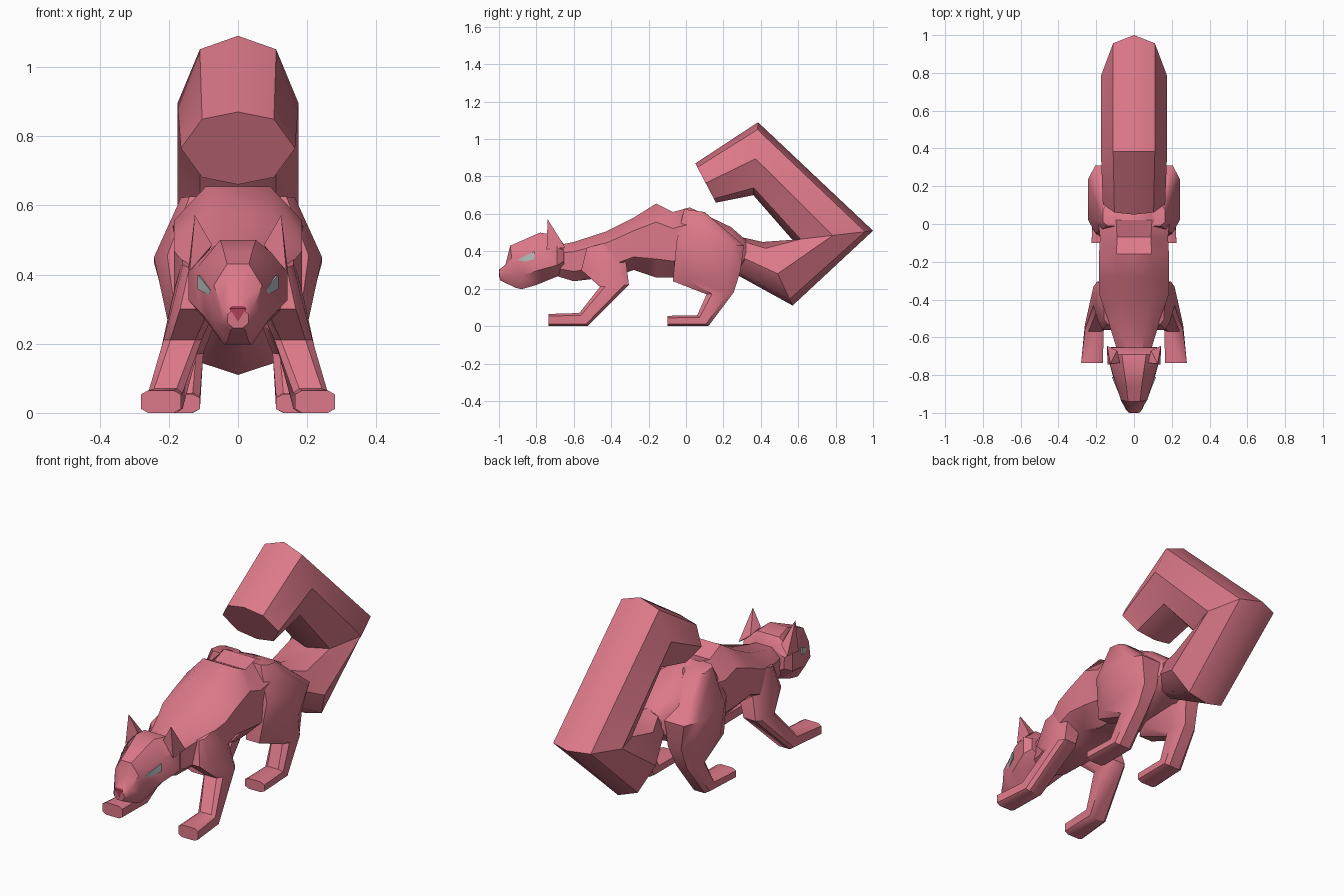
import bpy, bmesh, math
from mathutils import Vector

if "Cube" in bpy.data.objects:
    bpy.data.objects.remove(bpy.data.objects["Cube"])


def material(name, rgb):
    m = bpy.data.materials.new(name)
    m.diffuse_color = (*rgb, 1)
    m.use_nodes = True
    m.node_tree.nodes["Principled BSDF"].inputs["Base Color"].default_value = m.diffuse_color
    return m


FUR = material("fur", (0.72, 0.19, 0.25))
NOSE = material("nose_dark", (0.42, 0.05, 0.09))
EYE = material("eye_grey", (0.5, 0.55, 0.54))


def octagon(k):
    return [(k, 1), (1, k), (1, -k), (k, -1), (-k, -1), (-1, -k), (-1, k), (-k, 1)]


POINTED = [(1, 0), (.8, .63), (0, 1), (-.8, .63), (-1, 0), (-.8, -.63), (0, -1), (.8, -.63)]


def finish(name, bm, mat, mirror, angle):
    bmesh.ops.recalc_face_normals(bm, faces=bm.faces[:])
    me = bpy.data.meshes.new(name)
    bm.to_mesh(me)
    bm.free()
    me.materials.append(mat)
    ob = bpy.data.objects.new(name, me)
    bpy.context.collection.objects.link(ob)
    bpy.ops.object.select_all(action='DESELECT')
    ob.select_set(True)
    bpy.context.view_layer.objects.active = ob
    bpy.ops.object.shade_smooth_by_angle(angle=math.radians(angle))
    if mirror:
        mod = ob.modifiers.new("mirror", 'MIRROR')
        mod.use_mirror_merge = False
    return ob


def loft(name, rings, shape, mirror=False, angle=40):
    """Each ring: (y, z) of one edge, (y, z) of the other edge, x range."""
    bm = bmesh.new()
    loops = []
    for (ya, za), (yb, zb), x0, x1 in rings:
        loops.append([bm.verts.new(((x0 + x1) / 2 + v * (x1 - x0) / 2,
                                    (ya + yb) / 2 + u * (yb - ya) / 2,
                                    (za + zb) / 2 + u * (zb - za) / 2)) for u, v in shape])
    n = len(shape)
    for r, s in zip(loops, loops[1:]):
        for i in range(n):
            j = (i + 1) % n
            bm.faces.new((r[i], r[j], s[j], s[i]))
    bm.faces.new(loops[0])
    bm.faces.new(loops[-1])
    return finish(name, bm, FUR, mirror, angle)


def hull(name, points, mat, mirror=False):
    bm = bmesh.new()
    for p in points:
        bm.verts.new(Vector(p))
    bmesh.ops.convex_hull(bm, input=bm.verts[:])
    return finish(name, bm, mat, mirror, 30)


def upright(rows):
    """Rows of (y, bottom, top, half width) as vertical rings."""
    return [((y, b), (y, t), -w, w) for y, b, t, w in rows]


# Torso from neck to rump
loft("body", upright([
    (-.70, .27, .43, .08), (-.60, .24, .45, .11), (-.43, .26, .505, .165),
    (-.37, .27, .535, .185), (-.28, .30, .58, .185), (-.16, .26, .655, .185),
    (-.07, .26, .61, .18), (.02, .28, .635, .19), (.24, .29, .53, .15),
    (.32, .32, .46, .08)]), octagon(.5))

# Head with tapering snout
loft("head", [
    ((-.65, .31), (-.655, .44), -.12, .12),
    ((-.69, .265), (-.69, .485), -.143, .143),
    ((-.80, .22), (-.78, .50), -.115, .115),
    ((-.88, .197), (-.86, .465), -.09, .09),
    ((-.91, .205), (-.94, .43), -.07, .07),
    ((-.985, .24), (-.965, .33), -.045, .045),
    ((-.995, .245), (-1.0, .30), -.03, .03)], octagon(.45))

# Ears, eyes and nose
hull("ear", [(.075, -.735, .485), (.14, -.745, .41), (.143, -.645, .42),
             (.09, -.67, .46), (.125, -.74, .572)], FUR, True)
hull("eye", [(.117, -.81, .40), (.117, -.81, .358), (.083, -.885, .34),
             (.08, -.90, .355), (.06, -.82, .37)], EYE, True)
hull("nose", [(-.024, -1.0, .302), (.024, -1.0, .302), (0, -1.0, .263),
              (0, -.965, .325), (0, -.97, .27)], NOSE)

# Big bent tail with mitred corners
loft("tail", [
    ((.28, .27), (.30, .475), -.08, .08),
    ((.57, .11), (.41, .45), -.165, .165),
    ((1.0, .51), (.57, .46), -.175, .175),
    ((.385, 1.09), (.36, .70), -.175, .175),
    ((.05, .87), (.16, .66), -.165, .165)], POINTED)

# Front legs: shoulder, elbow, wrist, toes
loft("front_leg", [
    ((-.53, .42), (-.37, .46), .05, .16),
    ((-.56, .30), (-.32, .34), .06, .19),
    ((-.46, .21), (-.305, .22), .105, .215),
    ((-.57, .07), (-.525, .0), .16, .26),
    ((-.735, .065), (-.735, .0), .165, .28)], octagon(.65), True)

# Hind legs: hip, thigh, hock, foot
loft("hind_leg", [
    ((-.01, .625), (.10, .61), .04, .165),
    ((-.05, .455), (.31, .43), .05, .243),
    ((-.07, .24), (.29, .29), .07, .20),
    ((.11, .17), (.255, .18), .10, .205),
    ((.06, .058), (.12, .0), .11, .215),
    ((-.10, .055), (-.10, .0), .11, .225)], octagon(.6), True)
